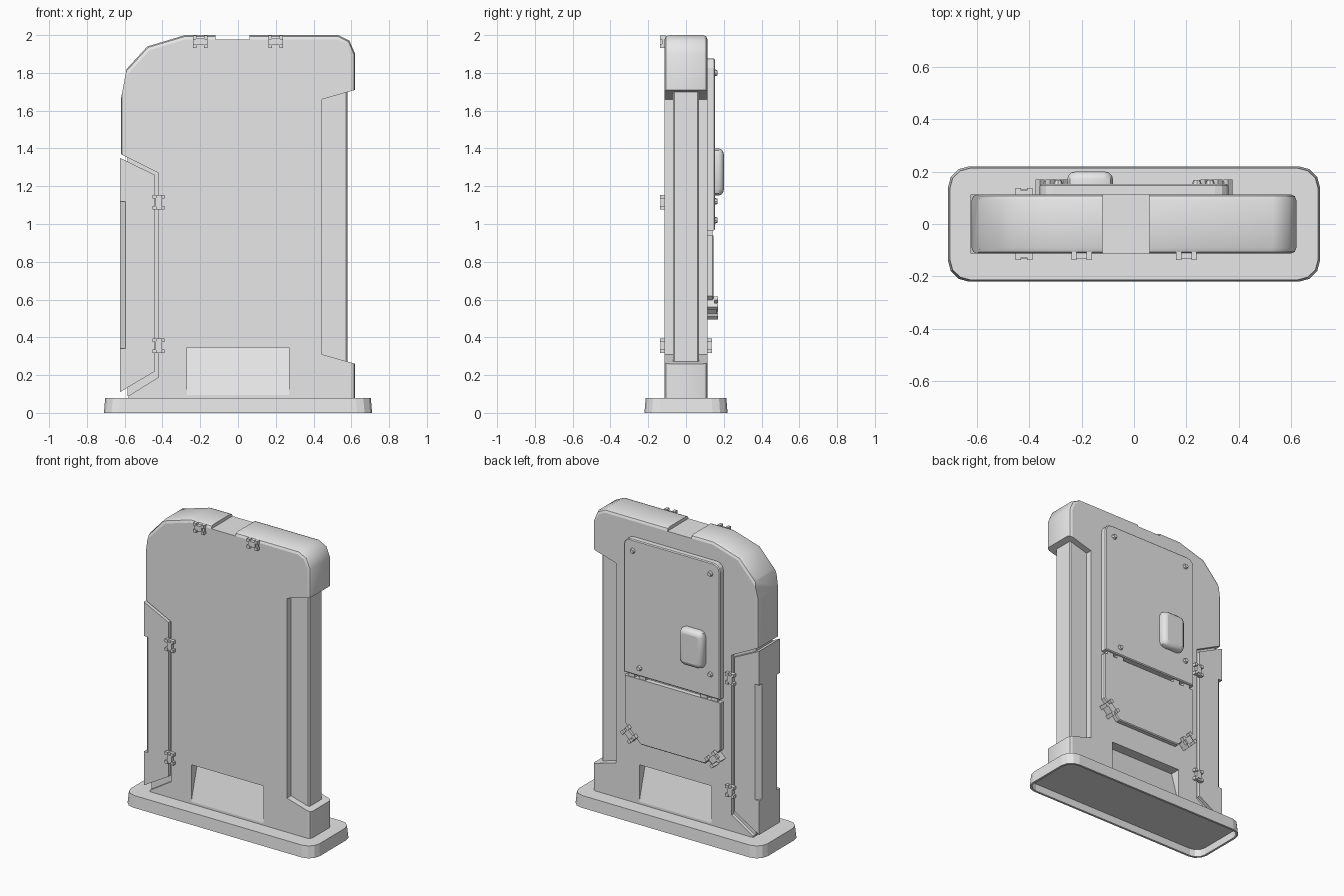
import bpy, bmesh, math
from mathutils import Matrix, Vector

if "Cube" in bpy.data.objects:
    bpy.data.objects.remove(bpy.data.objects["Cube"], do_unlink=True)

grey = bpy.data.materials.new("light grey")
grey.use_nodes = True
grey.diffuse_color = (0.8, 0.8, 0.8, 1)
grey.node_tree.nodes["Principled BSDF"].inputs["Base Color"].default_value = (0.8, 0.8, 0.8, 1)
HALF = 0.113  # half thickness of the slab


def finish(name, bm):
    """Turn a bmesh into an object with the shared material."""
    bmesh.ops.recalc_face_normals(bm, faces=bm.faces)
    mesh = bpy.data.meshes.new(name)
    bm.to_mesh(mesh)
    bm.free()
    mesh.materials.append(grey)
    obj = bpy.data.objects.new(name, mesh)
    bpy.context.collection.objects.link(obj)
    return obj


def bevel(bm, test, size, segments=1):
    """Bevel the edges whose midpoint and direction pass the test."""
    edges = [e for e in bm.edges if test((e.verts[0].co + e.verts[1].co) / 2,
                                         (e.verts[1].co - e.verts[0].co).normalized())]
    bmesh.ops.bevel(bm, geom=edges, offset=size, segments=segments, profile=0.5,
                    affect='EDGES', clamp_overlap=True)


def prism(points, y0, y1):
    """Extrude an x-z outline from y0 to y1."""
    bm = bmesh.new()
    face = bm.faces.new([bm.verts.new((x, y0, z)) for x, z in points])
    out = bmesh.ops.extrude_face_region(bm, geom=[face])
    bmesh.ops.translate(bm, vec=(0, y1 - y0, 0),
                        verts=[v for v in out["geom"] if isinstance(v, bmesh.types.BMVert)])
    bmesh.ops.recalc_face_normals(bm, faces=bm.faces)
    return bm


def box(bm, size, centre):
    mat = Matrix.Translation(centre) @ Matrix.Diagonal((*size, 1))
    bmesh.ops.create_cube(bm, size=1, matrix=mat)


def rect(x0, x1, z0, z1):
    return [(x0, z0), (x1, z0), (x1, z1), (x0, z1)]


def smooth(obj, angle=40):
    """Smooth the curved faces but keep flat fronts and backs flat."""
    bm = bmesh.new()
    bm.from_mesh(obj.data)
    for f in bm.faces:
        f.smooth = abs(f.normal.y) < 0.99
    for e in bm.edges:
        e.smooth = e.calc_face_angle(0) < math.radians(angle)
    bm.to_mesh(obj.data)
    bm.free()


def cut(obj, cutter):
    mod = obj.modifiers.new("cut", 'BOOLEAN')
    mod.operation, mod.solver, mod.object = 'DIFFERENCE', 'EXACT', cutter
    bpy.context.view_layer.objects.active = obj
    bpy.ops.object.modifier_apply(modifier=mod.name)
    bpy.data.objects.remove(cutter, do_unlink=True)


# Base: tapered plinth with rounded corners and a hollow underside
bm = bmesh.new()
box(bm, (1.42, 0.44, 0.08), (0, 0, 0.04))
bevel(bm, lambda m, d: abs(d.z) > 0.9, 0.08, 3)
for v in bm.verts:
    if v.co.z > 0.04:
        v.co.x *= 0.99
        v.co.y *= 0.97
bottom = min(bm.faces, key=lambda f: f.calc_center_median().z)
bmesh.ops.inset_region(bm, faces=[bottom], thickness=0.015)
out = bmesh.ops.extrude_face_region(bm, geom=[bottom])
bmesh.ops.translate(bm, vec=(0, 0, 0.05),
                    verts=[v for v in out["geom"] if isinstance(v, bmesh.types.BMVert)])
bmesh.ops.delete(bm, geom=[bottom], context='FACES')
finish("base", bm)

# Main slab with a rounded top rim
outline = [(-.58, .07), (.62, .07), (.62, .26), (.445, .31), (.445, 1.66), (.62, 1.71),
           (.62, 1.9), (.59, 1.97), (.53, 2), (-.28, 2), (-.48, 1.94), (-.59, 1.82),
           (-.62, 1.66), (-.62, 1.37), (-.42, 1.27), (-.42, .19), (-.58, .09)]
bm = prism(outline, -HALF, HALF)
bevel(bm, lambda m, d: abs(d.y) < 0.1 and (m.z > 1.75 or abs(m.x) > 0.61), 0.023, 2)
body = finish("main_slab", bm)
smooth(body)

# Notch across the top, and a sloped niche at the foot of each side
bm = bmesh.new()
box(bm, (0.18, 0.5, 0.1), (-0.03, 0, 2.028))
cut(body, finish("notch_cutter", bm))
for s in (-1, 1):
    bm = bmesh.new()
    profile = [(HALF, .095), (HALF + .05, .095), (HALF + .05, .345), (HALF - .07, .345)]
    face = bm.faces.new([bm.verts.new((-.27, s * y, z)) for y, z in profile])
    out = bmesh.ops.extrude_face_region(bm, geom=[face])
    bmesh.ops.translate(bm, vec=(0.54, 0, 0),
                        verts=[v for v in out["geom"] if isinstance(v, bmesh.types.BMVert)])
    cut(body, finish("niche_cutter", bm))

# Recessed column on the left edge
bm = prism(rect(.43, .58, .2, 1.75), -.07, .07)
bevel(bm, lambda m, d: abs(d.z) > 0.9 and m.x > 0.5, 0.008)
finish("edge_column", bm)

# Inner core behind the side panel, and the side panel itself
finish("side_core", prism([(-.585, .09), (-.4, .15), (-.4, 1.3), (-.585, 1.36)], -.09, .09))
bm = prism([(-.625, .11), (-.44, .22), (-.44, 1.26), (-.625, 1.35)], -HALF, HALF)
panel = finish("side_panel", bm)
for s in (-1, 1):
    bm = bmesh.new()
    corner = [(-.595, HALF), (-.66, HALF + .078), (-.66, HALF - .06)]
    corner[2] = (-.66, HALF - .072)
    face = bm.faces.new([bm.verts.new((x, s * y, .34)) for x, y in corner])
    out = bmesh.ops.extrude_face_region(bm, geom=[face])
    bmesh.ops.translate(bm, vec=(0, 0, .78),
                        verts=[v for v in out["geom"] if isinstance(v, bmesh.types.BMVert)])
    cut(panel, finish("grip_cutter", bm))


def clip(name, x, z, side, angle, scale=1.0, depth=0.03):
    """Small clip: two parallel bars with raised ends joined by a block."""
    bm = bmesh.new()
    for s in (-1, 1):
        box(bm, (.064, .7 * depth, .017), (0, .35 * depth, s * .029))
        for e in (-1, 1):
            box(bm, (.02, depth, .02), (e * .022, .5 * depth, s * .029))
    box(bm, (.036, .9 * depth, .045), (0, .45 * depth, 0))
    bmesh.ops.scale(bm, vec=(scale, 1, scale), verts=bm.verts)
    bmesh.ops.rotate(bm, matrix=Matrix.Rotation(angle, 3, 'Y'), verts=bm.verts)
    bmesh.ops.scale(bm, vec=(1, side, 1), verts=bm.verts)
    bmesh.ops.translate(bm, vec=(x, side * (HALF - .006), z), verts=bm.verts)
    finish(name, bm)


# Clips on the side panel and along the top
for z in (.355, 1.115):
    for side, label in ((-1, "front"), (1, "back")):
        clip(f"side_clip_{label}", -.42, z, side, 0)
for x in (-.2, .2):
    clip("top_clip", x, 1.965, -1, math.pi / 2)

# Back hatch: upper plate and lower flap with cut corners
bm = prism(rect(-.36, .36, .965, 1.875), HALF - .01, .153)
bevel(bm, lambda m, d: abs(d.y) > 0.9 and m.z > 1.5, 0.05, 3)
bevel(bm, lambda m, d: abs(d.y) < 0.5 and m.y > .15, 0.006)
finish("upper_hatch", bm)
flap = [(-.36, .62), (-.24, .5), (.24, .5), (.36, .62), (.36, .94), (-.36, .94)]
bm = prism(flap, HALF - .01, .145)
bevel(bm, lambda m, d: abs(d.y) < 0.5 and m.y > .14 and m.z < .9, 0.006)
finish("lower_flap", bm)

# Hinge knuckles in the gap of the hatch
bm = bmesh.new()
for x in (-.31, -.23, .23, .31):
    box(bm, (.05, .03, .04), (x, .125, .952))
finish("hatch_hinges", bm)

# Corner latches of the flap
for s in (-1, 1):
    clip("flap_latch", s * .315, .555, 1, s * math.pi / 4, 1.2, .062)

# Rounded handle box on the hatch
bm = prism(rect(-.255, -.08, 1.15, 1.4), .14, .2)
bevel(bm, lambda m, d: abs(d.y) > 0.9, 0.035, 2)
bevel(bm, lambda m, d: abs(d.y) < 0.5 and m.y > .19, 0.03, 3)
smooth(finish("handle_box", bm))

# Screws of the hatch
bm = bmesh.new()
for x, z in ((-.29, 1.8), (.29, 1.8), (-.29, 1.12), (.24, 1.02)):
    mat = Matrix.Translation((x, .158, z)) @ Matrix.Rotation(-math.pi / 2, 4, 'X')
    bmesh.ops.create_cone(bm, cap_ends=True, segments=8, radius1=.02, radius2=.013,
                          depth=.02, matrix=mat)
finish("hatch_screws", bm)
